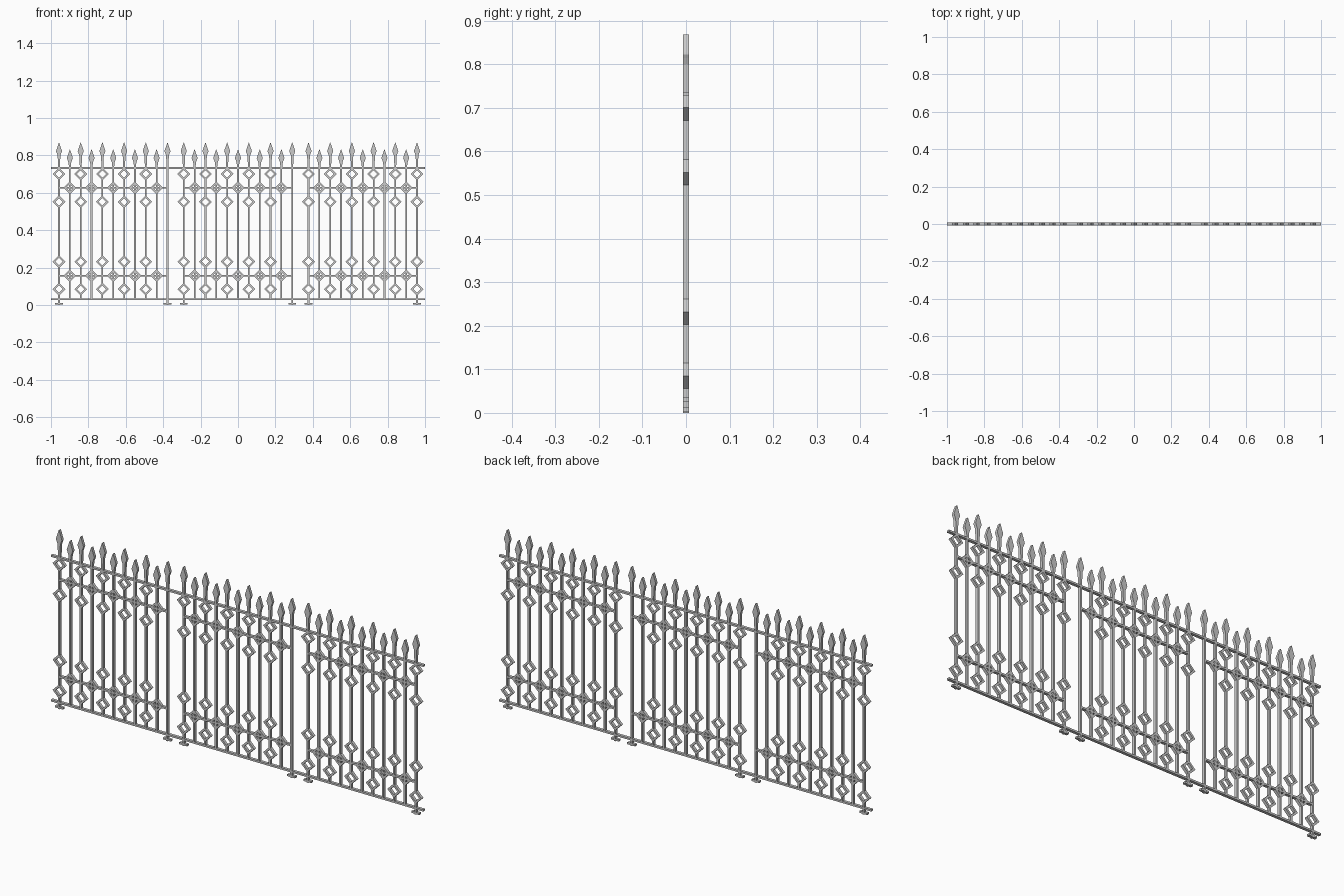
import bpy, bmesh

if "Cube" in bpy.data.objects:
    bpy.data.objects.remove(bpy.data.objects["Cube"])

D = 0.007        # half depth shared by every flat iron part
W = 0.0045       # half width of a bar
R, HOLE = 0.034, 0.02   # diamond ring half diagonals
STEP = 0.058
OUTER_Z = (0.085, 0.232, 0.552, 0.701)
MID_Z = (0.157, 0.627)


def extrude(bm, outline):
    """Solid prism from an (x, z) outline, extruded along y."""
    front = [bm.verts.new((x, -D, z)) for x, z in outline]
    back = [bm.verts.new((x, D, z)) for x, z in outline]
    bm.faces.new(front)
    bm.faces.new(back[::-1])
    n = len(outline)
    for i in range(n):
        j = (i + 1) % n
        bm.faces.new((front[j], front[i], back[i], back[j]))


def box(bm, x0, x1, z0, z1):
    extrude(bm, [(x0, z0), (x1, z0), (x1, z1), (x0, z1)])


def diamond(bm, cx, cz):
    """Hollow square ring standing on its corner."""
    dirs = [(1, 0), (0, 1), (-1, 0), (0, -1)]
    loops = [[bm.verts.new((cx + r * a, y, cz + r * b)) for a, b in dirs]
             for r, y in ((R, -D), (R, D), (HOLE, D), (HOLE, -D))]
    for k in range(4):
        p, q = loops[k], loops[(k + 1) % 4]
        for i in range(4):
            j = (i + 1) % 4
            bm.faces.new((p[i], p[j], q[j], q[i]))


def spear(bm, cx, drop):
    """Flat spearhead finial on its neck."""
    half = [(W, 0.735), (0.0075, 0.80), (0.013, 0.815), (0.016, 0.822),
            (0.015, 0.827), (0.001, 0.868)]
    pts = [(w, max(z - drop, 0.735)) for w, z in half]
    extrude(bm, [(cx + w, z) for w, z in pts] + [(cx - w, z) for w, z in pts[::-1]])


def finish(name, bm):
    bmesh.ops.recalc_face_normals(bm, faces=bm.faces)
    mesh = bpy.data.meshes.new(name)
    bm.to_mesh(mesh)
    bm.free()
    bpy.context.collection.objects.link(bpy.data.objects.new(name, mesh))


# Full-length top and bottom rails
for name, z in (("bottom_rail", 0.0305), ("top_rail", 0.7325)):
    bm = bmesh.new()
    box(bm, -1, 1, z - W, z + W)
    finish(name, bm)

# Three panels of eleven bars
for panel, start in (("left", -0.957), ("middle", -0.29), ("right", 0.377)):
    bars, rings, spears, feet, rails = (bmesh.new() for _ in range(5))
    for i in range(11):
        x = start + i * STEP
        tall = i % 2 == 0
        end = i in (0, 10)
        ringed = tall and (i < 10 or panel == "right")
        z = 0.0 if end else 0.03
        # Tall bars are interrupted by their rings
        if ringed:
            for cz in OUTER_Z:
                diamond(rings, x, cz)
                if cz - R + 0.005 > z:
                    box(bars, x - W, x + W, z, cz - R + 0.005)
                z = cz + R - 0.005
        if not tall:
            for cz in MID_Z:
                diamond(rings, x, cz)
        box(bars, x - W, x + W, z, 0.736)
        spear(spears, x, 0 if tall else 0.037)
        if end:
            box(feet, x - 0.021, x + 0.021, 0.003, 0.012)
    for cz in MID_Z:
        box(rails, start, start + 10 * STEP, cz - W, cz + W)
    for part, bm in (("bars", bars), ("diamond_rings", rings), ("spearheads", spears),
                     ("feet", feet), ("mid_rails", rails)):
        finish(f"{panel}_{part}", bm)
